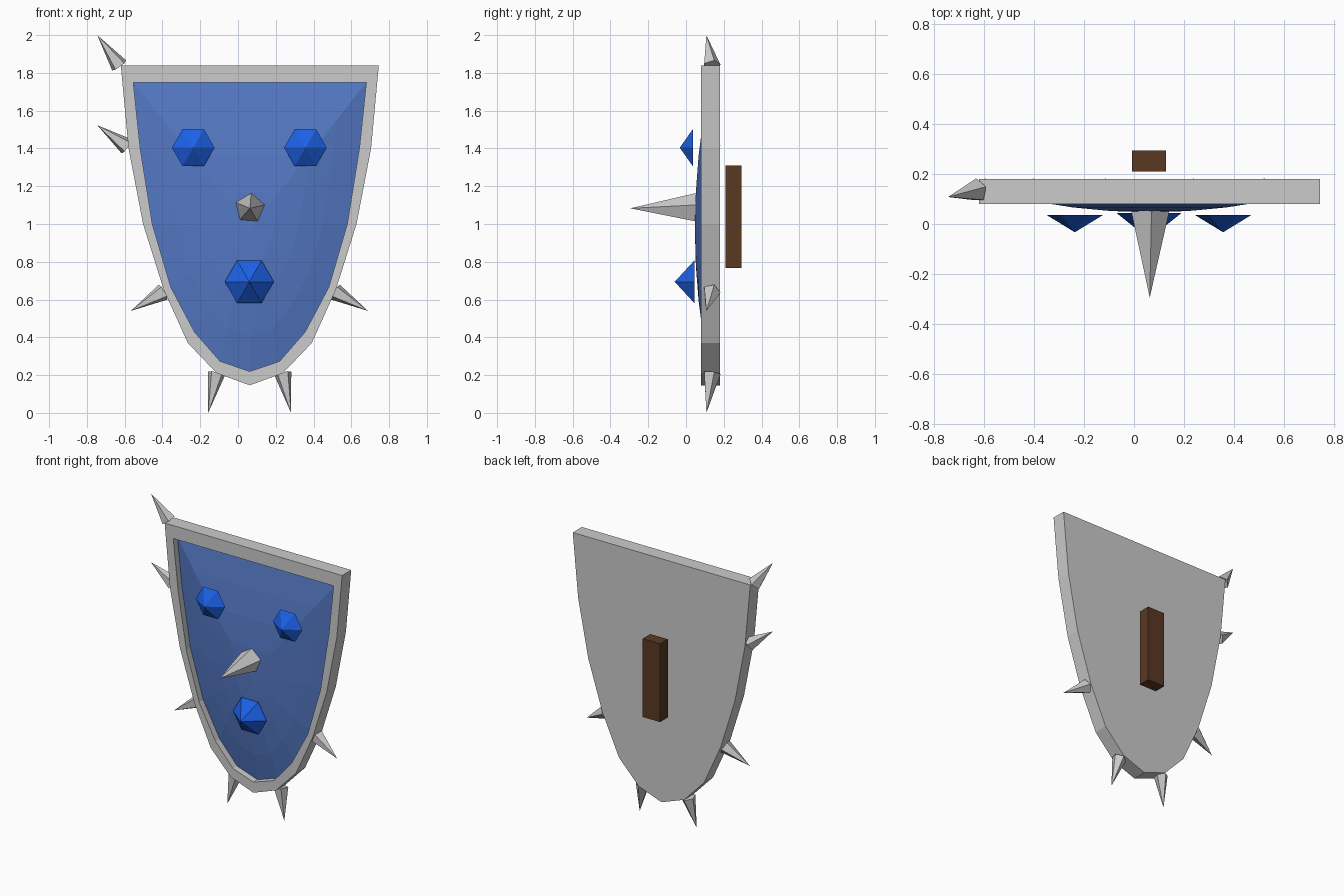
import bpy, bmesh, math
from mathutils import Vector

if "Cube" in bpy.data.objects:
    bpy.data.objects.remove(bpy.data.objects["Cube"])

CX = 0.0625  # the shield's mirror line


def material(name, rgb):
    m = bpy.data.materials.new(name)
    m.diffuse_color = (*rgb, 1)
    m.use_nodes = True
    m.node_tree.nodes["Principled BSDF"].inputs["Base Color"].default_value = m.diffuse_color
    return m


PANEL = material("panel_blue", (0.09, 0.19, 0.56))
GEM = material("gem_blue", (0.012, 0.12, 0.80))
WOOD = material("wood", (0.10, 0.04, 0.016))


def finish(name, bm, mat=None):
    bmesh.ops.recalc_face_normals(bm, faces=bm.faces)
    me = bpy.data.meshes.new(name)
    bm.to_mesh(me)
    bm.free()
    ob = bpy.data.objects.new(name, me)
    bpy.context.collection.objects.link(ob)
    if mat:
        me.materials.append(mat)
    return ob


def outline(half):
    """Mirror a right-hand profile (top corner to bottom tip) into a closed loop."""
    return [(CX + x, z) for x, z in half] + [(CX - x, z) for x, z in half[-2::-1]]


def loop(bm, pts, y):
    return [bm.verts.new((x, y, z)) for x, z in pts]


def bridge(bm, a, b):
    n = len(a)
    for i in range(n):
        j = (i + 1) % n
        bm.faces.new((a[i], a[j], b[j], b[i]))


def pyramid(name, base, apex, radius, sides, turn=0.0, mat=None):
    """Capped pyramid from a base centre to an apex."""
    base, apex = Vector(base), Vector(apex)
    d = (apex - base).normalized()
    u = Vector((0, 0, 1)) if abs(d.y) > 0.9 else Vector((0, 1, 0))
    u = (u - d * u.dot(d)).normalized()
    v = u.cross(d)
    bm = bmesh.new()
    ring = []
    for i in range(sides):
        a = math.radians(turn) + 2 * math.pi * i / sides
        ring.append(bm.verts.new(base + radius * (u * math.cos(a) + v * math.sin(a))))
    tip = bm.verts.new(apex)
    bm.faces.new(ring)
    for i in range(sides):
        bm.faces.new((ring[i], ring[(i + 1) % sides], tip))
    return finish(name, bm, mat)


outer = outline([(0.683, 1.84), (0.642, 1.40), (0.565, 1.0), (0.455, 0.65),
                 (0.328, 0.37), (0.175, 0.21), (0, 0.146)])
inner = outline([(0.617, 1.75), (0.580, 1.40), (0.516, 1.0), (0.418, 0.665),
                 (0.292, 0.427), (0.157, 0.273), (0, 0.22)])

# Shield body: flat back, raised rim and recess
bm = bmesh.new()
back, front = loop(bm, outer, 0.18), loop(bm, outer, 0.08)
lip, floor = loop(bm, inner, 0.08), loop(bm, inner, 0.128)
bm.faces.new(back)
bridge(bm, back, front)
bridge(bm, front, lip)
bridge(bm, lip, floor)
bm.faces.new(floor)
finish("shield_body", bm)

# Domed panel set into the rim
bm = bmesh.new()
cz = 0.97
prev = None
for r in (1.0, 0.75, 0.5, 0.25):
    pts = [(CX + (x - CX) * r, cz + (z - cz) * r) for x, z in inner]
    ring = loop(bm, pts, 0.047 + 0.078 * r * r)
    if prev:
        bridge(bm, prev, ring)
    prev = ring
mid = bm.verts.new((CX, 0.047, cz))
for i in range(len(prev)):
    bm.faces.new((prev[i], prev[(i + 1) % len(prev)], mid))
finish("domed_panel", bm, PANEL)

# Six-sided gems
for name, x, z, r, y0, y1 in (("left_gem", -0.237, 1.404, 0.113, 0.036, -0.033),
                              ("right_gem", 0.357, 1.404, 0.113, 0.036, -0.033),
                              ("lower_gem", 0.06, 0.694, 0.13, 0.044, -0.06)):
    pyramid(name, (x, y0, z), (x, y1, z), r, 6, 30, GEM)

# Long centre spike
pyramid("centre_spike", (0.063, 0.062, 1.083), (0.063, -0.295, 1.083), 0.083, 5, 5)

# Rim spikes: base x, z then tip x, z
for i, (bx, bz, tx, tz) in enumerate(((-0.628, 1.838, -0.745, 2.0),
                                      (-0.588, 1.41, -0.745, 1.523),
                                      (-0.395, 0.64, -0.567, 0.54),
                                      (0.515, 0.64, 0.688, 0.54),
                                      (-0.113, 0.21, -0.158, 0.0),
                                      (0.237, 0.21, 0.281, 0.0))):
    pyramid(f"rim_spike_{i + 1}", (bx, 0.135, bz), (tx, 0.108, tz), 0.048, 5)

# Wooden grip behind the shield
bm = bmesh.new()
bmesh.ops.create_cube(bm, size=1)
for v in bm.verts:
    v.co = Vector((0.06 + v.co.x * 0.135, 0.2525 + v.co.y * 0.085, 1.038 + v.co.z * 0.544))
finish("grip", bm, WOOD)
